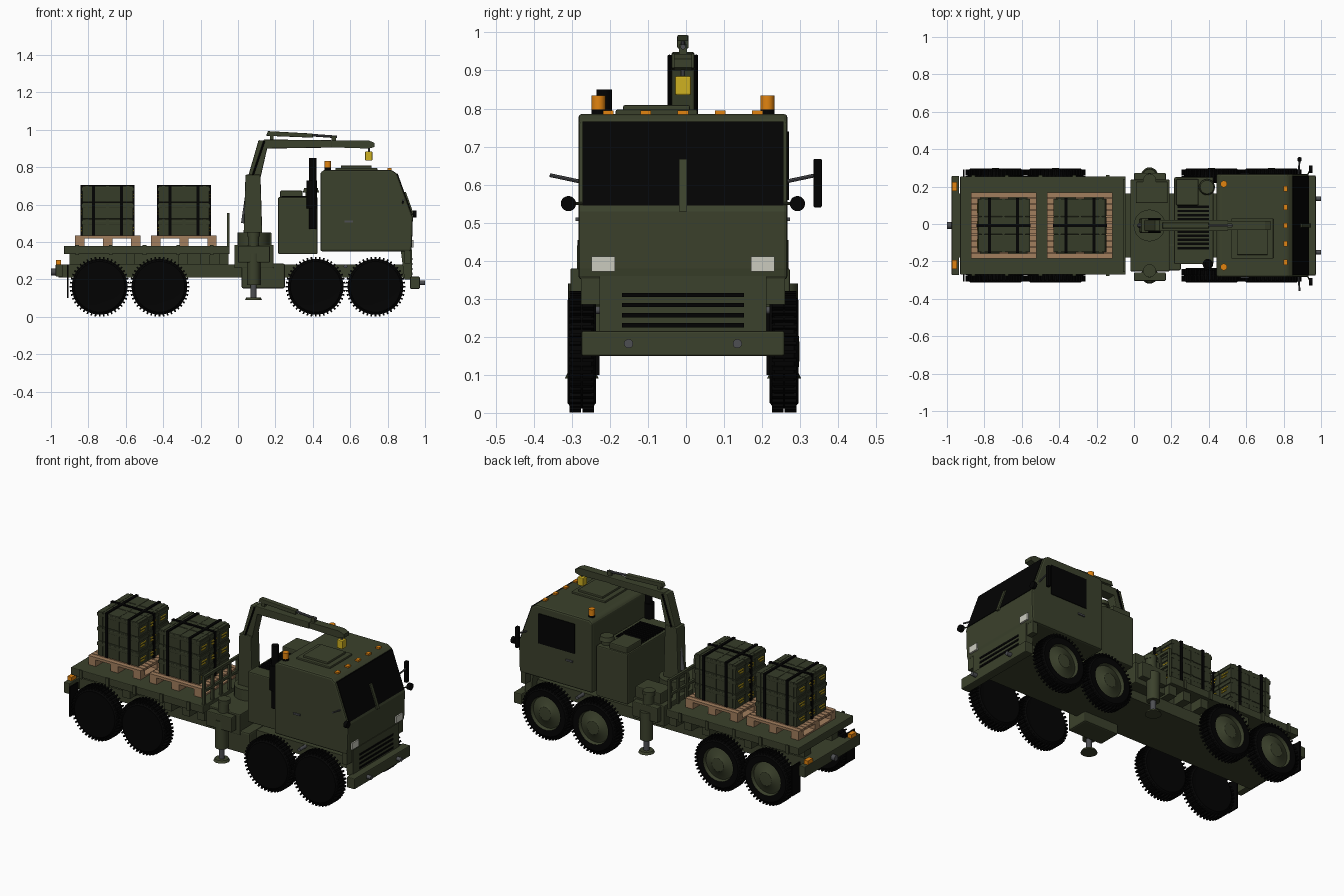
import bpy, bmesh, math
from mathutils import Vector, Matrix

if "Cube" in bpy.data.objects:
    bpy.data.objects.remove(bpy.data.objects["Cube"])


def material(name, r, g, b):
    m = bpy.data.materials.new(name)
    m.diffuse_color = (r, g, b, 1)
    m.use_nodes = True
    m.node_tree.nodes["Principled BSDF"].inputs["Base Color"].default_value = m.diffuse_color
    return m


OLIVE = material("olive paint", 0.044, 0.053, 0.025)
CRATE = material("dark green crate", 0.037, 0.045, 0.022)
BLACK = material("rubber black", 0.0008, 0.0008, 0.0008)
GREY = material("steel grey", 0.075, 0.078, 0.085)
WOOD = material("pallet wood", 0.36, 0.21, 0.11)
ORANGE = material("amber light", 0.76, 0.23, 0.005)
YELLOW = material("yellow", 0.62, 0.44, 0.015)
LAMP = material("pale lamp", 0.6, 0.6, 0.52)


def finish(name, bm, mats, bevel=0.0, smooth=False):
    bmesh.ops.recalc_face_normals(bm, faces=bm.faces)
    me = bpy.data.meshes.new(name)
    bm.to_mesh(me)
    bm.free()
    ob = bpy.data.objects.new(name, me)
    bpy.context.collection.objects.link(ob)
    for m in mats if isinstance(mats, list) else [mats]:
        me.materials.append(m)
    if bevel:
        b = ob.modifiers.new("bevel", "BEVEL")
        b.width, b.segments, b.limit_method = bevel, 2, "ANGLE"
    if smooth:
        bpy.context.view_layer.objects.active = ob
        ob.select_set(True)
        bpy.ops.object.shade_smooth_by_angle(angle=math.radians(35))
        ob.select_set(False)
    return ob


def boxes(name, mat, *bounds, bevel=0.0):
    """Boxes given as x0, x1, y0, y1, z0, z1, joined in one object."""
    bm = bmesh.new()
    for x0, x1, y0, y1, z0, z1 in bounds:
        m = Matrix.Translation(((x0 + x1) / 2, (y0 + y1) / 2, (z0 + z1) / 2))
        bmesh.ops.create_cube(bm, size=1, matrix=m @ Matrix.Diagonal((x1 - x0, y1 - y0, z1 - z0, 1)))
    return finish(name, bm, mat, bevel)


def rod(name, mat, a, b, r, r2=None, n=20):
    a, b = Vector(a), Vector(b)
    bm = bmesh.new()
    m = Matrix.Translation((a + b) / 2) @ (b - a).to_track_quat("Z", "Y").to_matrix().to_4x4()
    bmesh.ops.create_cone(bm, cap_ends=True, segments=n, radius1=r, radius2=r if r2 is None else r2,
                          depth=(b - a).length, matrix=m)
    return finish(name, bm, mat, smooth=True)


def prism(name, mat, pts, y0, y1, bevel=0.0):
    """Side profile in x and z, extruded across y."""
    bm = bmesh.new()
    f = bm.faces.new([bm.verts.new((x, y0, z)) for x, z in pts])
    ext = bmesh.ops.extrude_face_region(bm, geom=[f])["geom"]
    bmesh.ops.translate(bm, vec=(0, y1 - y0, 0), verts=[v for v in ext if isinstance(v, bmesh.types.BMVert)])
    return finish(name, bm, mat, bevel)


# Wheels: turned tyre with tread blocks; dished hub on the left side, closed on the right
def wheel(x, side):
    zc, yc, w = 0.161, side * 0.266, 0.036
    prof = [(0, -w), (0.1, -w), (0.135, -w - .002), (0.149, -w + 0.01), (0.149, w - 0.01), (0.135, w + .002), (0.1, w)]
    prof += [(0.094, w - 0.02), (0.05, w - 0.005), (0.04, w + 0.003), (0, w + 0.005)] if side > 0 else [(0, w)]
    bm = bmesh.new()
    vs = [bm.verts.new((r, s, 0)) for r, s in prof]
    edges = [bm.edges.new(p) for p in zip(vs, vs[1:])]
    bmesh.ops.spin(bm, geom=vs + edges, cent=(0, 0, 0), axis=(0, 1, 0), angle=2 * math.pi, steps=44)
    bmesh.ops.remove_doubles(bm, verts=bm.verts, dist=1e-4)
    for f in bm.faces:
        c = f.calc_center_median()
        f.material_index = int(side > 0 and c.y > 0.005 and math.hypot(c.x, c.z) < 0.098)
    for i in range(44):
        for s in (-1, 1):
            m = Matrix.Rotation(i * math.pi / 22, 4, "Y") @ Matrix.Translation((0.151, s * 0.017, 0))
            bmesh.ops.create_cube(bm, size=1, matrix=m @ Matrix.Diagonal((0.018, 0.031, 0.009, 1)))
    bmesh.ops.translate(bm, vec=(x, yc, zc), verts=bm.verts)
    finish("wheel", bm, [BLACK, OLIVE], smooth=True)


for x in (-0.74, -0.42, 0.415, 0.735):
    wheel(x, 1)
    wheel(x, -1)

# Chassis, bumpers and towing gear
boxes("chassis", OLIVE, (-0.96, 0.93, -0.17, 0.17, 0.21, 0.28))
boxes("rear_bumper", OLIVE, (-0.975, -0.935, -0.265, 0.265, 0.215, 0.28), bevel=0.004)
boxes("front_bumper", OLIVE, (0.92, 0.972, -0.267, 0.267, 0.15, 0.215), bevel=0.005)
rod("rear_hitch", GREY, (-1.0, 0, 0.24), (-0.97, 0, 0.24), 0.018)
rod("cross_shaft", GREY, (0.575, -0.23, 0.27), (0.575, 0.23, 0.27), 0.01)
boxes("mud_flaps", BLACK, *[(-0.915, -0.907, s - 0.04, s + 0.04, 0.1, 0.28) for s in (-0.26, 0.26)])
for s in (-1, 1):
    boxes("tail_lamp", ORANGE, (-0.972, -0.945, s * 0.208 - 0.024, s * 0.208 + 0.024, 0.28, 0.303))
    rod("front_tow_pin", GREY, (0.97, s * 0.143, 0.182), (1.0, s * 0.143, 0.182), 0.012)

# Cargo deck with cross members, stakes and headboard rails
boxes("deck", OLIVE, (-0.93, -0.045, -0.262, 0.262, 0.335, 0.38), bevel=0.004)
boxes("deck_cross_members", OLIVE, *[(x, x + 0.05, -0.24, 0.24, 0.28, 0.336) for x in (-0.6, -0.32, -0.2, -0.1)])
boxes("deck_bearers", OLIVE, *[(-0.9, -0.06, s - 0.03, s + 0.03, 0.278, 0.336) for s in (-0.13, 0.13)])
boxes("deck_stakes", OLIVE, *[(x - .01, x + .01, s * 0.266 - .004, s * 0.266 + .004, 0.33, 0.384)
                              for x in (-0.86, -0.68, -0.5, -0.32, -0.14) for s in (-1, 1)])
boxes("headboard", OLIVE, *[(-0.06, -0.045, y - .008, y + .008, 0.37, 0.555) for y in (-.24, -.16, -.08, 0, .08, .16, .24)],
      (-0.06, -0.045, -0.248, 0.248, 0.54, 0.556), (-0.06, -0.045, -0.248, 0.248, 0.455, 0.47))


# Loaded pallets: slats on blocks, stacked cases, straps and end markings
def pallet(c):
    parts = [(x - .025, x + .025, -.177, .177, 0.38, 0.389) for x in (c - .15, c, c + .15)]
    parts += [(x - .025, x + .025, y - .022, y + .022, 0.389, 0.421)
              for x in (c - .15, c, c + .15) for y in (-.155, 0, .155)]
    parts += [(c - .175, c + .175, -.177 + i * .0326, -.149 + i * .0326, 0.42, 0.435) for i in range(11)]
    boxes("pallet", WOOD, *parts)
    body, trim, marks = [], [], []
    for i in range(3):
        for k in range(3):
            y, z = (i - 1) * 0.096, 0.435 + k * 0.089
            body.append((c - .136, c + .136, y - .046, y + .046, z, z + .087))
            body.append((c - .141, c + .141, y - .0475, y + .0475, z + .058, z + .079))
            trim += [(c + d - .008, c + d + .008, y - .0478, y + .0478, z + .002, z + .0885) for d in (-.11, 0, .11)]
            marks += [(c + s * .138 - .004, c + s * .138 + .004, y - .028, y + w, z + h, z + h + .007)
                      for s in (-1, 1) for w, h in ((.024, .038), (.01, .022))]
    boxes("cases", CRATE, *body, bevel=0.003)
    boxes("case_ribs", CRATE, *trim)
    boxes("case_markings", YELLOW, *marks)
    straps = [(c + d - .008, c + d + .008, -.148, .148, 0.435, 0.706) for d in (-.075, .075)]
    boxes("cargo_straps", BLACK, *straps, (c - .144, c + .144, -.008, .008, 0.435, 0.706))


pallet(-0.697)
pallet(-0.289)

# Cab body, nose and grille
prism("cab", OLIVE, [(.44, .35), (.925, .35), (.93, .38), (.935, .53), (.85, .765), (.82, .786), (.46, .786), (.44, .77)],
      -0.275, 0.275, bevel=0.01)
prism("nose", OLIVE, [(.89, .2), (.93, .2), (.93, .36), (.87, .36)], -0.22, 0.22)
boxes("nose_wings", OLIVE, *[(.89, .922, min(a, b), max(a, b), .285, .36) for a, b in ((-.268, -.21), (.21, .268))])
boxes("grille_slots", BLACK, *[(.927, .934, -.16, .16, z, z + .011) for z in (.225, .251, .278, .304)])
boxes("headlamps", LAMP, *[(.928, .939, y - .031, y + .031, .371, .411) for y in (-.21, .21)])


# Glass plates, wiper pillar and door details
def on_screen(z):
    return 0.935 - (z - 0.53) * 0.085 / 0.235


def screen(name, mat, z0, z1, y0, y1, lift):
    prism(name, mat, [(on_screen(z) + d, z) for z, d in ((z0, -.003), (z0, lift), (z1, lift), (z1, -.003))], y0, y1)


screen("windshield", BLACK, 0.545, 0.766, -0.264, 0.264, 0.004)
screen("wiper_pillar", OLIVE, 0.53, 0.667, -0.01, 0.01, 0.012)
boxes("side_window", BLACK, (.557, .8, .272, .279, .56, .74))
boxes("door_handles", GREY, *[(.57, .615, s * .278 - .004, s * .278 + .004, .504, .514) for s in (-1, 1)])

# Roof hatch, beacons and marker lamps
boxes("roof_hatch", OLIVE, (.52, .745, -.177, .038, .78, .797), (.55, .715, -.157, .018, .79, .809), bevel=0.004)
for y in (-0.222, 0.222):
    rod("beacon_base", BLACK, (.48, y, .78), (.48, y, .798), 0.018)
    rod("beacon", ORANGE, (.48, y, .797), (.48, y, .834), 0.018)
boxes("marker_lamps", ORANGE, *[(.798, .82, y - .014, y + .014, .783, .795) for y in (-.196, -.098, 0, .098, .196)])

# Mirrors
for s in (-1, 1):
    rod("mirror_arm", GREY, (.88, s * .27, .608), (.885, s * .35, .625), 0.005, n=8)
    rod("round_mirror", BLACK, (.935, s * .301, .55), (.955, s * .301, .55), 0.02)
    rod("round_mirror_arm", OLIVE, (.925, s * .265, .55), (.94, s * .295, .55), 0.004, n=8)
boxes("tall_mirror", BLACK, (.875, .895, .343, .365, .54, .668), bevel=0.004)

# Engine box behind the cab with cooling slats, intake and exhaust
boxes("engine_box", OLIVE, (.215, .425, -.207, .258, .335, .64), bevel=0.006)
boxes("cooling_duct", OLIVE, (.225, .345, .108, .248, .63, .675), bevel=0.006)
boxes("cooling_slats", BLACK, *[(.232, .4, y, y + .013, .637, .646) for y in [-.127 + i * .022 for i in range(11)]])
rod("intake_pipe", OLIVE, (.39, .205, .44), (.39, .205, .67), 0.03)
rod("intake_cap", OLIVE, (.39, .205, .665), (.39, .205, .69), 0.043, 0.036)
rod("exhaust_muffler", BLACK, (.395, -.207, .58), (.395, -.207, .73), 0.028)
rod("exhaust_stack", BLACK, (.4, -.207, .47), (.4, -.207, .85), 0.02)
boxes("fuel_tank", OLIVE, (.02, .25, -.24, -.1, .152, .285), bevel=0.008)

# Stabiliser beam, control box and legs
boxes("stabiliser_beam", OLIVE, (-.02, .19, -.245, .245, .26, .385), bevel=0.005)
boxes("control_box", OLIVE, (.01, .18, .12, .235, .38, .45), bevel=0.005)
for s in (-1, 1):
    y = s * 0.266
    boxes("leg_bracket", OLIVE, (0, .17, y - .03, y + .015, .29, .38), bevel=0.005)
    rod("leg_tube", OLIVE, (.083, y, .17), (.083, y, .34), 0.036)
    rod("leg_upper_tube", OLIVE, (.083, s * .248, .33), (.083, s * .248, .44), 0.03)
    rod("leg_cap", OLIVE, (.083, s * .242, .43), (.083, s * .242, .455), 0.035)
    rod("leg_ram", GREY, (.083, y, .1), (.083, y, .18), 0.016)
    rod("leg_foot", OLIVE, (.083, y, .09), (.083, y, .104), 0.045, 0.038)

# Crane: turntable, column, folded boom, ram and hook block
rod("turntable", OLIVE, (.083, 0, .38), (.083, 0, .45), 0.085, n=28)
prism("crane_column", OLIVE, [(.03, .44), (.13, .44), (.12, .76), (.04, .76)], -.04, .04, bevel=0.005)
prism("crane_link", OLIVE, [(.045, .72), (.115, .72), (.165, .94), (.11, .945)], -.03, .03, bevel=0.005)
prism("main_boom", OLIVE, [(.11, .905), (.16, .9), (.5, .905), (.5, .945), (.14, .948)], -.03, .03, bevel=0.004)
prism("boom_extension", OLIVE, [(.48, .907), (.7, .9), (.73, .908), (.73, .93), (.7, .943), (.48, .943)], -.024, .024)
prism("upper_ram_body", OLIVE, [(.15, .968), (.4, .958), (.4, .98), (.16, .993)], -.015, .015, bevel=0.003)
rod("upper_ram_rod", GREY, (.39, 0, .972), (.53, 0, .962), 0.007, n=10)
boxes("ram_lugs", OLIVE, (.17, .19, -.01, .01, .94, .98), (.5, .525, -.01, .01, .94, .968))
for s in (-1, 1):
    rod("lift_hose", BLACK, (.06, s * .035, .7), (.14, s * .035, .94), 0.005, n=8)
rod("column_ram", GREY, (.03, 0, .5), (.055, 0, .67), 0.014, n=12)
rod("hook_cable", GREY, (.7, 0, .88), (.7, 0, .91), 0.006, n=8)
boxes("hook_block", YELLOW, (.68, .718, -.021, .021, .835, .885), bevel=0.004)

# Balance the single tall mirror so the whole width is centred
for ob in bpy.context.collection.objects:
    ob.location.y -= 0.008
